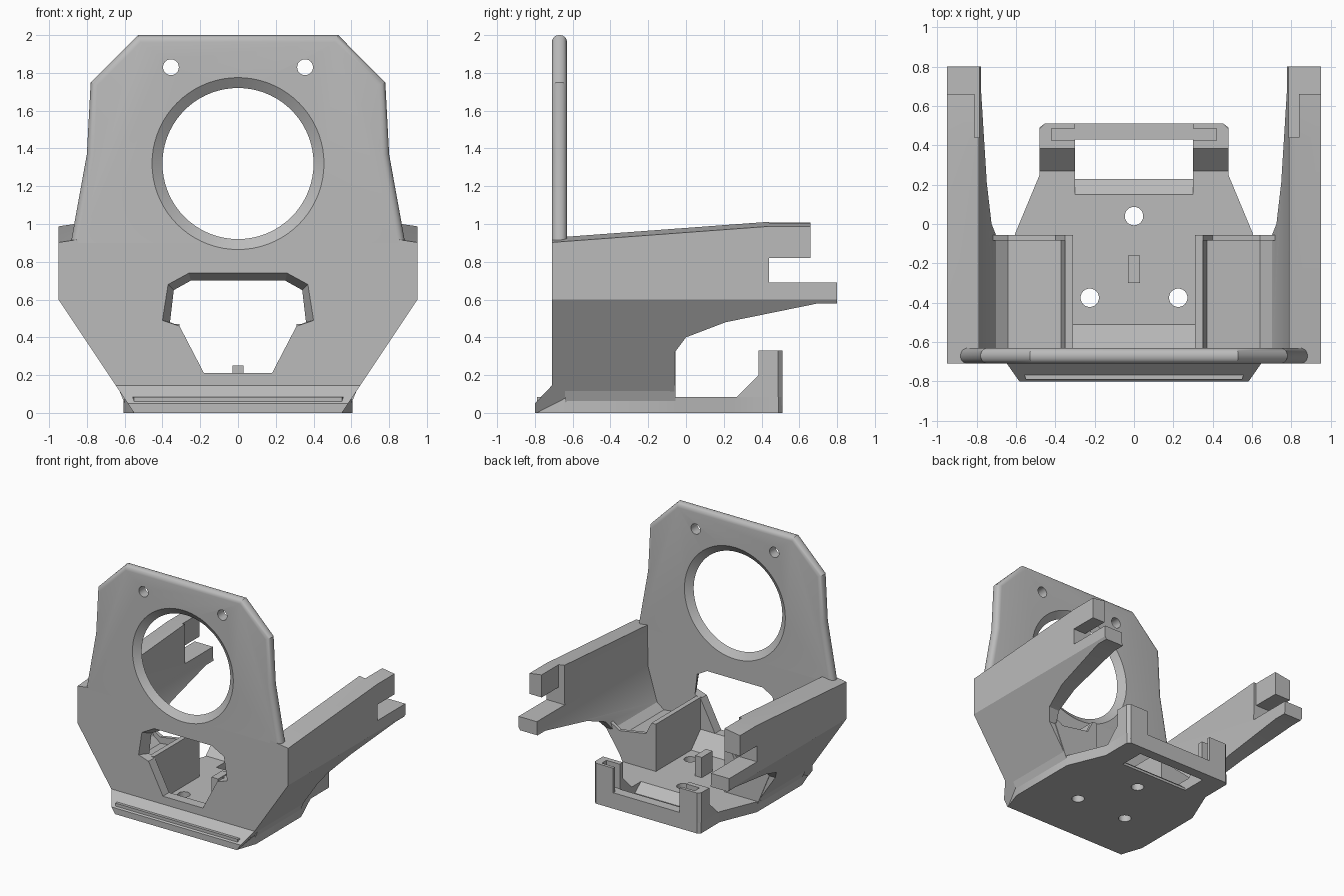
import bpy, bmesh, math
from mathutils import Vector

if "Cube" in bpy.data.objects:
    bpy.data.objects.remove(bpy.data.objects["Cube"])

grey = bpy.data.materials.new("plain grey")
grey.use_nodes = True
COLOUR = (0.5, 0.5, 0.5, 1)
grey.diffuse_color = COLOUR
grey.node_tree.nodes["Principled BSDF"].inputs["Base Color"].default_value = COLOUR


def place(axis, p, d):
    """Put a 2D point on the plane at distance d along the axis."""
    u, v = p
    return Vector({'x': (d, u, v), 'y': (u, d, v), 'z': (u, v, d)}[axis])


def loft(name, axis, sections, round_above=None):
    """Solid through matching outlines [(distance, points), ...]."""
    bm = bmesh.new()
    rings = [[bm.verts.new(place(axis, p, d)) for p in pts] for d, pts in sections]
    n = len(rings[0])
    for a, b in zip(rings, rings[1:]):
        for i in range(n):
            j = (i + 1) % n
            bm.faces.new((a[i], a[j], b[j], b[i]))
    bm.faces.new(rings[0])
    bm.faces.new(rings[-1])
    bmesh.ops.recalc_face_normals(bm, faces=bm.faces)
    if round_above is not None:
        rim = [e for e in bm.edges
               if abs(e.verts[0].co.y - e.verts[1].co.y) < 1e-4
               and max(v.co.z for v in e.verts) > round_above]
        bmesh.ops.bevel(bm, geom=rim, offset=0.037, segments=5,
                        affect='EDGES', profile=0.5)
    mesh = bpy.data.meshes.new(name)
    bm.to_mesh(mesh)
    bm.free()
    mesh.materials.append(grey)
    obj = bpy.data.objects.new(name, mesh)
    bpy.context.collection.objects.link(obj)
    return obj


def prism(name, axis, pts, a, b):
    return loft(name, axis, [(a, pts), (b, pts)])


def box(name, x, y, z):
    return prism(name, 'z', [(x[0], y[0]), (x[1], y[0]), (x[1], y[1]), (x[0], y[1])], *z)


def circle(cx, cy, r, n=48):
    return [(cx + r * math.cos(math.tau * i / n), cy + r * math.sin(math.tau * i / n))
            for i in range(n)]


def both(half):
    """Close a right-hand half outline by mirroring it."""
    return half + [(-x, y) for x, y in reversed(half)]


def side(s, pts):
    return [(s * x, y) for x, y in pts]


def combine(obj, tools, operation='DIFFERENCE'):
    for tool in tools:
        tool.hide_render = True
        mod = obj.modifiers.new("cut", 'BOOLEAN')
        mod.operation, mod.solver, mod.object = operation, 'EXACT', tool
        bpy.context.view_layer.objects.active = obj
        bpy.ops.object.modifier_apply(modifier=mod.name)
    for tool in tools:
        bpy.data.objects.remove(tool)
    return obj


FRONT, BACK = -0.71, -0.63


def plate_cutters():
    """Large chamfered hole, lower window and two screw holes."""
    rings = [(-0.72, 0.469), (-0.67, 0.40), (-0.62, 0.469)]
    big = loft("big_hole", 'y', [(y, circle(0, 1.32, r, 72)) for y, r in rings])
    low = [(0.31, 0.46), (0.18, 0.21)]
    outer = both([(0.26, 0.74), (0.37, 0.68), (0.40, 0.49)] + low)
    inner = both([(0.25, 0.70), (0.34, 0.65), (0.36, 0.48)] + low)
    window = loft("window", 'y', [(-0.75, outer), (FRONT, outer), (BACK, inner), (-0.6, inner)])
    screws = [prism("screw", 'y', circle(x, 1.83, 0.042, 24), -0.8, -0.5)
              for x in (-0.355, 0.355)]
    return [big, window] + screws


# Front plate, lower flat half and upper rounded half
lower = both([(0.55, 0), (0.95, 0.6), (0.95, 0.9)])
combine(prism("front_plate_lower", 'y', lower, FRONT, BACK), plate_cutters())
upper = both([(0.885, 0.9), (0.80, 1.37), (0.78, 1.75), (0.53, 2.0)])
combine(loft("front_plate_upper", 'y', [(FRONT, upper), (BACK, upper)], 0.91),
        plate_cutters())

# Sloping front bumper, trimmed to the plate outline
bumper = prism("front_bumper", 'x', [(-0.66, 0), (-0.8, 0), (-0.8, 0.05),
                                     (FRONT, 0.145), (-0.66, 0.145)], -0.8, 0.8)
combine(bumper, [prism("trim", 'y', both([(0.543, -0.01), (0.95, 0.6)]), -0.9, -0.5)],
        'INTERSECT')

# Base plate with screw holes and rear slot
base = prism("base_plate", 'z', both([(0.55, -0.79), (0.605, -0.63), (0.605, -0.05),
                                      (0.48, 0.25), (0.48, 0.49), (0.455, 0.51)]), 0, 0.085)
cuts = [prism("hole", 'z', circle(x, y, 0.047, 24), -0.1, 0.3)
        for x, y in ((0, 0.04), (-0.225, -0.375), (0.225, -0.375))]
cuts.append(prism("slot", 'x', [(0.23, -0.1), (0.23, 0.02), (0.14, 0.094),
                                (0.14, 0.2), (0.43, 0.2), (0.43, -0.1)], -0.30, 0.30))
combine(base, cuts)

# Ramp behind the window and the small centre fin
prism("window_ramp", 'x', [(BACK - 0.03, 0.03), (BACK - 0.03, 0.21), (BACK, 0.21),
                           (-0.51, 0.085), (-0.51, 0.03)], -0.19, 0.19)
for s in (-1, 1):
    loft("ramp_side", 'y', [(BACK, side(s, [(0.18, 0.05), (0.18, 0.21), (0.33, 0.21), (0.33, 0.05)])),
                            (-0.51, side(s, [(0.18, 0.05), (0.18, 0.085), (0.33, 0.085), (0.33, 0.05)]))])
box("centre_fin", (-0.03, 0.03), (-0.30, -0.16), (0.05, 0.25))

# Rear bar and posts
box("rear_bar", (-0.32, 0.32), (0.43, 0.51), (0, 0.13))
for s in (-1, 1):
    post = prism("rear_post", 'x', [(0.27, 0.04), (0.27, 0.085), (0.385, 0.2), (0.385, 0.33),
                                    (0.51, 0.33), (0.51, 0.04)], s * 0.30, s * 0.48)
    slot = box("post_slot", sorted((s * 0.25, s * 0.42)), (0.425, 0.485), (0.13, 0.5))
    corner = prism("corner", 'z', side(s, [(0.455, 0.511), (0.49, 0.53), (0.49, 0.476)]), -0.1, 0.5)
    combine(post, [slot, corner])


def arm_outline(dz):
    """Side outline of an arm, its top shifted by dz."""
    return [(FRONT, 0), (FRONT, 0.925 + dz), (0.44, 1.01 + dz), (0.66, 1.01 + dz),
            (0.66, 0.82), (0.44, 0.82), (0.44, 0.69), (0.8, 0.69), (0.8, 0.58),
            (0.7, 0.58), (0.21, 0.48), (0, 0.4), (-0.06, 0.32), (-0.06, 0)]


for s, step in ((-1, 0.81), (1, 0.84)):
    label = "left" if s > 0 else "right"
    # Side arm with its slanted lower skin
    section = side(s, [(0.95, 0.6), (0.95, 1.2), (0.79, 1.2), (0.785, 0.6),
                       (0.70, 0.32), (0.55, 0.085), (0.607, 0.085)])
    arm = prism(label + "_arm", 'y', section, -0.75, 0.85)
    combine(arm, [loft("arm_trim", 'x', [(s * 0.4, arm_outline(0.06)),
                                         (s * 1.0, arm_outline(-0.03))])], 'INTERSECT')
    combine(arm, [box("arm_step", sorted((s * 0.7, s * step)), (0.44, 0.9), (0.69, 1.2))])

    # Pocket trough between the arm and the floor, with a raised rear lip
    foot = [(0.60, 0.05), (0.31, 0.05), (0.31, 0.47), (0.35, 0.47)]
    prism(label + "_pocket", 'y',
          side(s, foot + [(0.37, 0.31), (0.64, 0.28), (0.72, 0.34)]), BACK - 0.01, -0.085)
    prism(label + "_pocket_lip", 'y',
          side(s, foot + [(0.40, 0.37), (0.64, 0.33), (0.74, 0.39)]), -0.085, -0.055)

# Smooth only the gently curved surfaces
bpy.ops.object.select_all(action='DESELECT')
for obj in bpy.context.scene.objects:
    if obj.type == 'MESH':
        obj.select_set(True)
        bpy.context.view_layer.objects.active = obj
bpy.ops.object.shade_smooth_by_angle(angle=math.radians(25))
